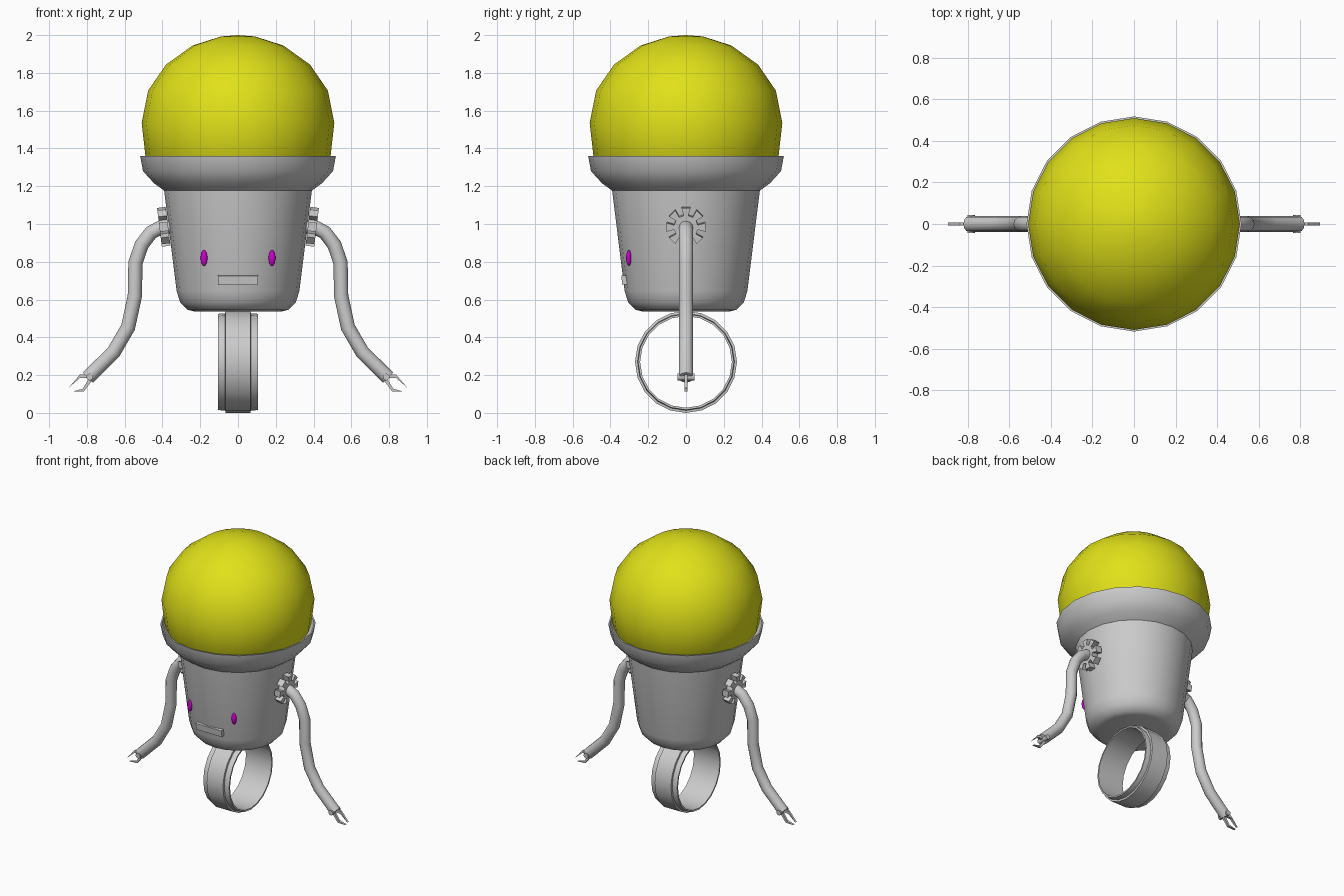
import bpy, bmesh, math
from mathutils import Matrix, Vector

if "Cube" in bpy.data.objects:
    bpy.data.objects.remove(bpy.data.objects["Cube"])


def finish(bm, name, color=None, angle=35, mirror=False, matrix=None):
    bmesh.ops.recalc_face_normals(bm, faces=bm.faces)
    if matrix:
        bmesh.ops.transform(bm, matrix=matrix, verts=bm.verts)
    me = bpy.data.meshes.new(name)
    bm.to_mesh(me)
    bm.free()
    ob = bpy.data.objects.new(name, me)
    bpy.context.collection.objects.link(ob)
    if color:
        mat = bpy.data.materials.new(name + "_paint")
        mat.diffuse_color = color
        mat.use_nodes = True
        mat.node_tree.nodes["Principled BSDF"].inputs["Base Color"].default_value = mat.diffuse_color
        me.materials.append(mat)
    bpy.ops.object.select_all(action='DESELECT')
    bpy.context.view_layer.objects.active = ob
    ob.select_set(True)
    bpy.ops.object.shade_smooth_by_angle(angle=math.radians(angle))
    if mirror:
        ob.modifiers.new("Mirror", 'MIRROR')
    return ob


def lathe(profile, n=20, closed=False):
    """Revolve (radius, height) points about z; radius 0 becomes a pole."""
    bm = bmesh.new()
    rings = []
    for r, h in profile:
        if r == 0:
            rings.append([bm.verts.new((0, 0, h))] * n)
        else:
            rings.append([bm.verts.new((r * math.cos(2 * math.pi * i / n),
                                        r * math.sin(2 * math.pi * i / n), h)) for i in range(n)])
    pairs = list(zip(rings, rings[1:]))
    if closed:
        pairs.append((rings[-1], rings[0]))
    for a, b in pairs:
        for i in range(n):
            j = (i + 1) % n
            bm.faces.new(list(dict.fromkeys((a[i], a[j], b[j], b[i]))))
    return bm


def prism(points, depth):
    """Extrude a 2D outline symmetrically along local z."""
    bm = bmesh.new()
    face = bm.faces.new([bm.verts.new((x, y, -depth / 2)) for x, y in points])
    ext = bmesh.ops.extrude_face_region(bm, geom=[face])
    moved = [v for v in ext["geom"] if isinstance(v, bmesh.types.BMVert)]
    bmesh.ops.translate(bm, verts=moved, vec=(0, 0, depth))
    return bm


# Yellow dome
finish(lathe([(0, 2.0), (0.09, 1.993), (0.24, 1.945), (0.381, 1.844), (0.476, 1.706),
              (0.51, 1.535), (0.49, 1.36), (0.43, 1.25), (0, 1.24)]),
       "dome", (0.75, 0.75, 0.01, 1), 50)

# Tapered body and flared collar
finish(lathe([(0, 0.537), (0.23, 0.537), (0.268, 0.546), (0.307, 0.587), (0.325, 0.645),
              (0.391, 1.177), (0, 1.177)]), "body")
finish(lathe([(0, 1.177), (0.391, 1.177), (0.444, 1.215), (0.503, 1.28), (0.518, 1.36),
              (0.508, 1.36), (0.492, 1.29), (0.435, 1.235), (0, 1.21)]), "collar")

# Wheel: open hoop with a raised tread, axle along x
to_x = Matrix.Translation((0, 0, 0.27)) @ Matrix.Rotation(math.pi / 2, 4, 'Y')
finish(lathe([(0.243, -0.105), (0.254, -0.105), (0.257, -0.085), (0.257, -0.068), (0.27, -0.066),
              (0.27, 0.066), (0.257, 0.068), (0.257, 0.085), (0.254, 0.105), (0.243, 0.105)],
             closed=True), "wheel", angle=25, matrix=to_x)

# Eyes
bm = bmesh.new()
bmesh.ops.create_uvsphere(bm, u_segments=16, v_segments=10, radius=1)
finish(bm, "eyes", (0.6, 0.0, 0.6, 1), 60, True,
       Matrix.Translation((0.18, -0.303, 0.82)) @ Matrix.Diagonal((0.018, 0.014, 0.042, 1)))

# Mouth plate, leaning with the body wall
bm = bmesh.new()
bmesh.ops.create_cube(bm, size=1)
finish(bm, "mouth", matrix=Matrix.Translation((0, -0.315, 0.705))
       @ Matrix.Rotation(math.radians(7), 4, 'X') @ Matrix.Diagonal((0.21, 0.05, 0.048, 1)))

# Shoulder gears with eight flared teeth
outline = []
for k in range(8):
    for r, a in ((0.064, -11), (0.106, -13), (0.106, 13), (0.064, 11)):
        t = math.radians(45 * k + a)
        outline.append((r * math.cos(t), r * math.sin(t)))
tilt = Matrix.Rotation(math.radians(90 + 7), 4, 'Y')
finish(prism(outline, 0.046), "shoulder_gears", mirror=True,
       matrix=Matrix.Translation((0.393, 0, 0.985)) @ tilt)

# Arms: round tube swept along a path in the xz plane
path = [Vector(p) for p in ((0.36, 0.985), (0.415, 0.978), (0.46, 0.955), (0.51, 0.89), (0.543, 0.795),
                            (0.546, 0.62), (0.582, 0.453), (0.658, 0.322), (0.795, 0.187))]
bm = bmesh.new()
rings, sides, rad = [], 12, 0.038
for i, p in enumerate(path):
    d0 = (path[i] - path[i - 1]).normalized() if i else (path[1] - path[0]).normalized()
    d1 = (path[i + 1] - path[i]).normalized() if i + 1 < len(path) else d0
    d = (d0 + d1).normalized()
    ring = []
    for k in range(sides):
        c, s = rad * math.cos(2 * math.pi * k / sides), rad * math.sin(2 * math.pi * k / sides)
        ring.append(bm.verts.new((p.x - d.y * c, s, p.y + d.x * c)))
    rings.append(ring)
for a, b in zip(rings, rings[1:]):
    for k in range(sides):
        j = (k + 1) % sides
        bm.faces.new((a[k], a[j], b[j], b[k]))
bm.faces.new(rings[0])
bm.faces.new(rings[-1])
finish(bm, "arms", angle=50, mirror=True)

# Wrist pins and pincers
stand = Matrix.Rotation(math.pi / 2, 4, 'X')
bm = bmesh.new()
bmesh.ops.create_cone(bm, cap_ends=True, segments=12, radius1=0.018, radius2=0.018, depth=0.088)
finish(bm, "wrist_pins", mirror=True, matrix=Matrix.Translation((0.785, 0, 0.19)) @ stand)
upper = [(0.78, 0.205), (0.838, 0.202), (0.895, 0.134), (0.838, 0.184), (0.79, 0.185)]
lower = [(0.775, 0.19), (0.79, 0.18), (0.822, 0.128), (0.878, 0.112), (0.815, 0.114), (0.772, 0.172)]
for name, pts in (("upper_pincers", upper), ("lower_pincers", lower)):
    finish(prism(pts, 0.016), name, mirror=True, matrix=stand)
